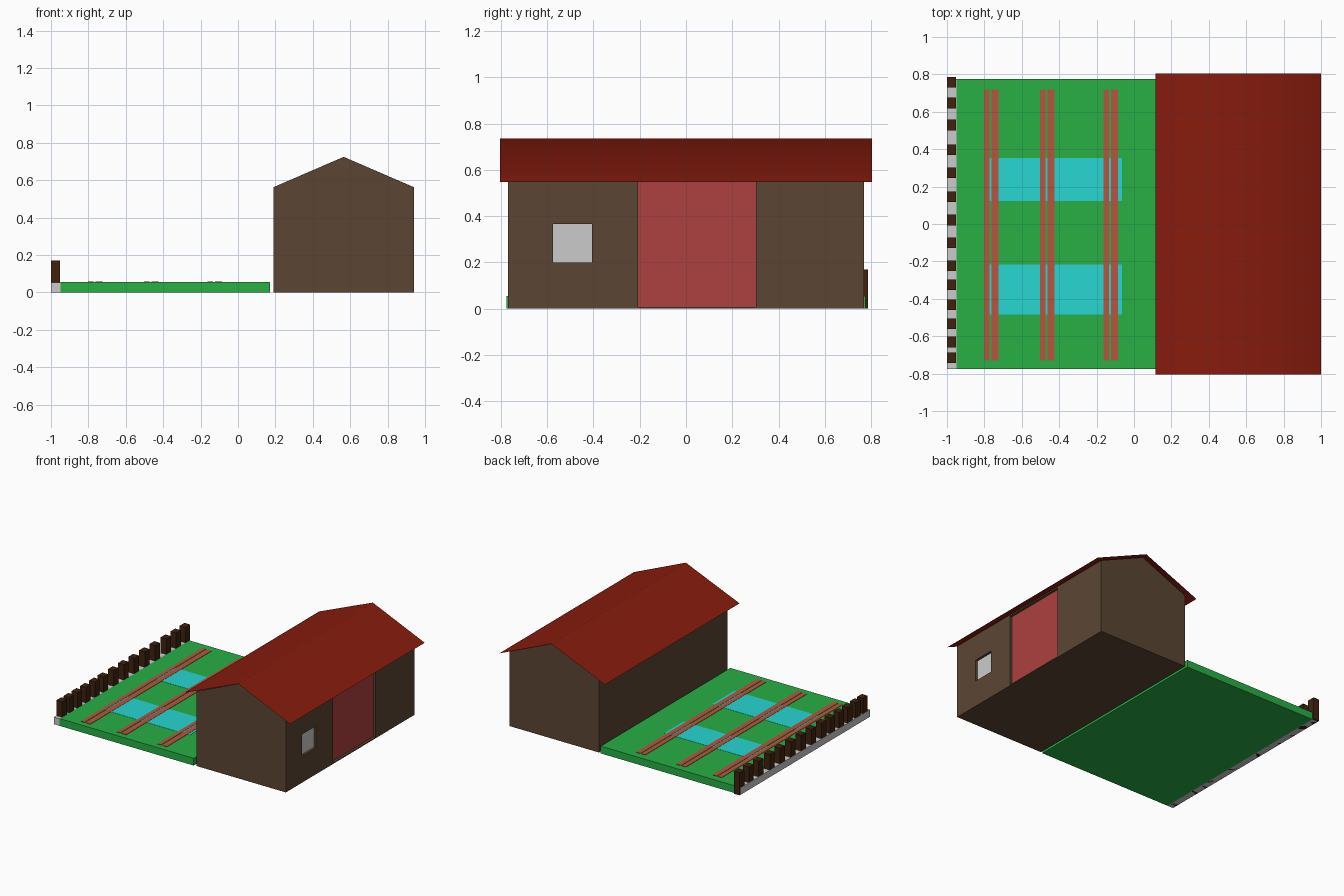
import bpy, bmesh

if "Cube" in bpy.data.objects:
    bpy.data.objects.remove(bpy.data.objects["Cube"])


def material(name, rgb):
    m = bpy.data.materials.new(name)
    m.diffuse_color = (*rgb, 1)
    m.use_nodes = True
    m.node_tree.nodes["Principled BSDF"].inputs["Base Color"].default_value = m.diffuse_color
    return m


BROWN = material("brown_wall", (0.105, 0.06, 0.034))
RED = material("roof_red", (0.24, 0.011, 0.004))
DOOR = material("door_red", (0.42, 0.05, 0.05))
GREEN = material("grass", (0.021, 0.43, 0.06))
CYAN = material("water", (0.02, 0.68, 0.64))
RAIL = material("rail_red", (0.48, 0.09, 0.05))
DARK = material("dark_wood", (0.05, 0.016, 0.005))


def finish(bm, name, mat=None):
    bmesh.ops.recalc_face_normals(bm, faces=bm.faces)
    me = bpy.data.meshes.new(name)
    bm.to_mesh(me)
    bm.free()
    ob = bpy.data.objects.new(name, me)
    bpy.context.collection.objects.link(ob)
    if mat:
        me.materials.append(mat)
    return ob


def box(name, x, y, z, mat=None):
    bm = bmesh.new()
    bmesh.ops.create_cube(bm, size=1)
    for v in bm.verts:
        for i, (lo, hi) in enumerate((x, y, z)):
            v.co[i] = hi if v.co[i] > 0 else lo
    return finish(bm, name, mat)


def extrude_y(name, profile, y0, y1, mat, closed):
    bm = bmesh.new()
    vs = [bm.verts.new((x, y0, z)) for x, z in profile]
    if closed:
        geom = [bm.faces.new(vs)]
        ret = bmesh.ops.extrude_face_region(bm, geom=geom, use_keep_orig=True)
    else:
        geom = [bm.edges.new(p) for p in zip(vs, vs[1:])]
        ret = bmesh.ops.extrude_edge_only(bm, edges=geom)
    for v in ret["geom"]:
        if isinstance(v, bmesh.types.BMVert):
            v.co.y = y1
    ob = finish(bm, name, mat)
    return ob


# House body with a gabled profile
body = extrude_y("house_body", [(0.19, 0), (0.94, 0), (0.94, 0.563), (0.565, 0.725), (0.19, 0.563)],
                 -0.77, 0.77, BROWN, True)

# Recessed door and window on the right wall
for name, y, z, mat in (("door", (-0.208, 0.303), (0.008, 0.552), DOOR),
                        ("window", (-0.575, -0.407), (0.2, 0.365), None)):
    cutter = box(name + "_cutter", (0.92, 1.1), y, z)
    cutter.hide_render = True
    cutter.hide_set(True)
    mod = body.modifiers.new(name + "_recess", 'BOOLEAN')
    mod.operation = 'DIFFERENCE'
    mod.solver = 'EXACT'
    mod.object = cutter
    box(name, (0.915, 0.922), y, z, mat)

# Thin overhanging roof sheet, facing upwards
roof = extrude_y("roof", [(0.115, 0.547), (0.565, 0.735), (1.0, 0.547)], -0.805, 0.805, RED, False)
if roof.data.polygons[0].normal.z < 0:
    roof.data.flip_normals()
roof.data.shade_smooth()

# Lawn
box("lawn", (-0.95, 0.172), (-0.775, 0.775), (0, 0.055), GREEN)

# Water panels
for i, y in enumerate(((-0.485, -0.217), (0.123, 0.353))):
    box(f"water_{i}", (-0.775, -0.065), y, (0.05, 0.0565), CYAN)

# Paired rails across the lawn
for i, x in enumerate((-0.803, -0.503, -0.163)):
    box(f"rail_{i}_a", (x, x + 0.03), (-0.73, 0.72), (0.05, 0.058), RAIL)
    box(f"rail_{i}_b", (x + 0.04, x + 0.078), (-0.73, 0.72), (0.05, 0.058), RAIL)

# Fence base and posts
box("fence_base", (-1.0, -0.95), (-0.775, 0.775), (0, 0.053))
tops = (0.787, 0.675, 0.558, 0.425, 0.302, 0.174, 0.05, -0.072, -0.195,
        -0.297, -0.404, -0.505, -0.602, -0.687)
for i, y in enumerate(tops):
    box(f"fence_post_{i}", (-0.999, -0.951), (y - 0.057, y), (0, 0.17), DARK)
